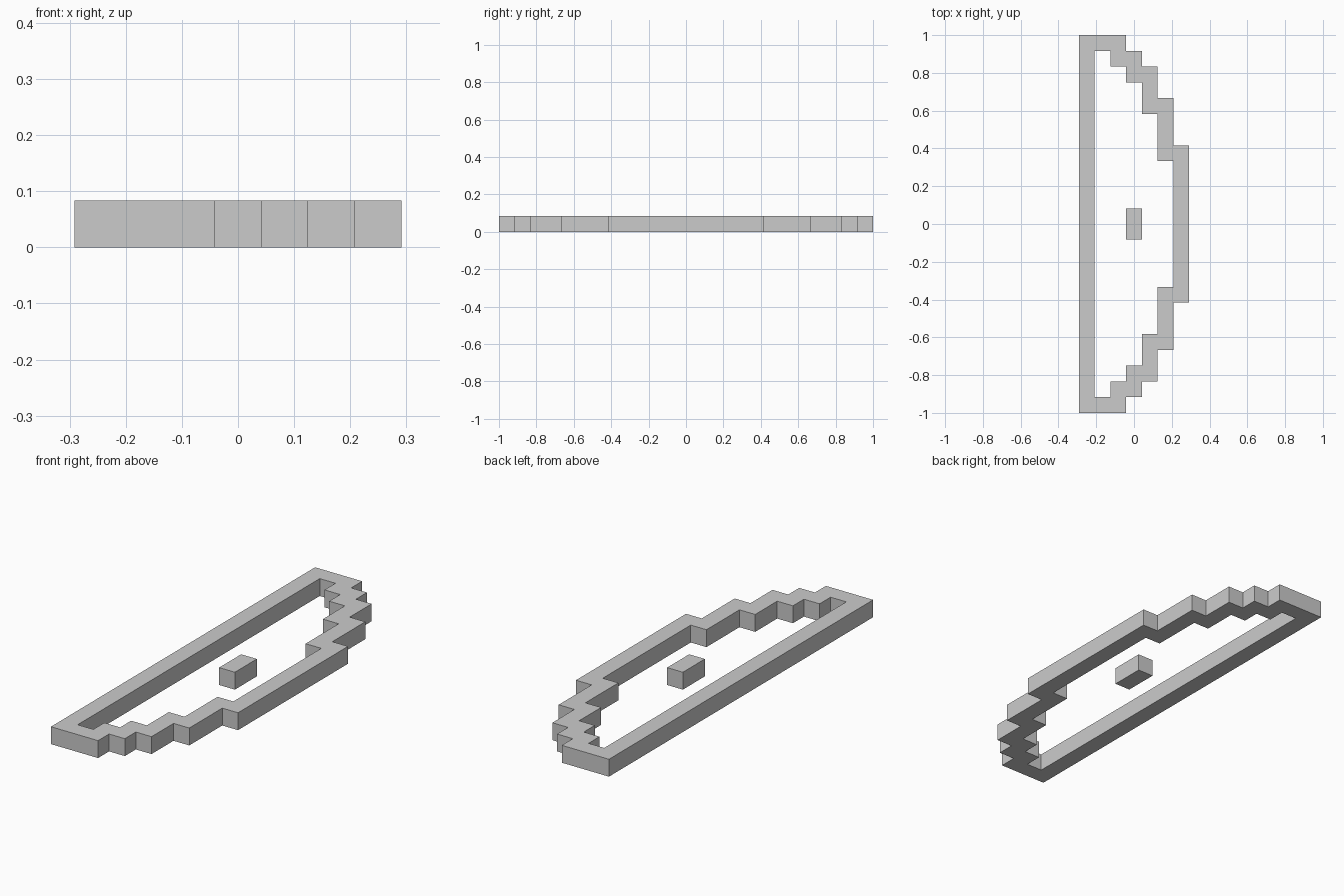
import bpy, bmesh

if "Cube" in bpy.data.objects:
    bpy.data.objects.remove(bpy.data.objects["Cube"])

U = 1 / 12  # one block of the stepped grid


def make_object(name, bm):
    bmesh.ops.recalc_face_normals(bm, faces=bm.faces)
    mesh = bpy.data.meshes.new(name)
    bm.to_mesh(mesh)
    bm.free()
    obj = bpy.data.objects.new(name, mesh)
    bpy.context.collection.objects.link(obj)
    return obj


def closed_loop(half):
    """Mirror a half outline across y = 0 to close it."""
    return half + [(x, -y) for x, y in reversed(half)]


# Stepped half-moon rim: matching outer and inner outlines
outer = closed_loop([(-3.5, 12), (-.5, 12), (-.5, 11), (.5, 11), (.5, 10),
                     (1.5, 10), (1.5, 8), (2.5, 8), (2.5, 5), (3.5, 5)])
inner = closed_loop([(-2.5, 11), (-1.5, 11), (-1.5, 10), (-.5, 10), (-.5, 9),
                     (.5, 9), (.5, 7), (1.5, 7), (1.5, 4), (2.5, 4)])

bm = bmesh.new()
rings = [[bm.verts.new((x * U, y * U, z * U)) for x, y in pts]
         for pts, z in ((outer, 0), (outer, 1), (inner, 1), (inner, 0))]
n = len(outer)
for r in range(4):
    a, b = rings[r], rings[(r + 1) % 4]
    for i in range(n):
        j = (i + 1) % n
        bm.faces.new((a[i], a[j], b[j], b[i]))
make_object("stepped_rim", bm)

# Small block in the middle
bm = bmesh.new()
bmesh.ops.create_cube(bm, size=1)
bmesh.ops.scale(bm, vec=(U, 2 * U, U), verts=bm.verts)
bmesh.ops.translate(bm, vec=(0, 0, U / 2), verts=bm.verts)
make_object("centre_block", bm)
